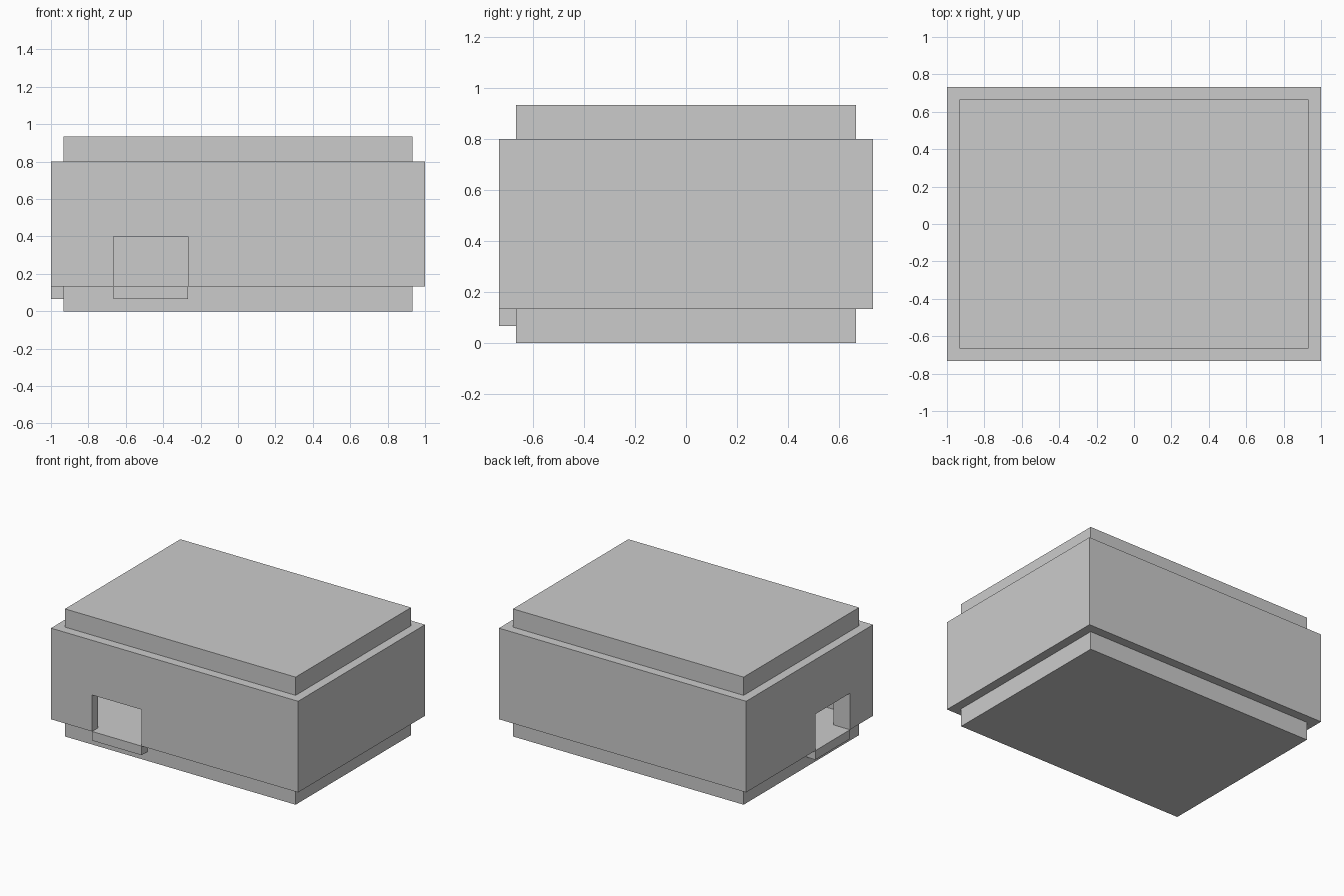
import bpy

cube = bpy.data.objects.get("Cube")
if cube:
    bpy.data.objects.remove(cube, do_unlink=True)

U = 1 / 15  # building unit

grey = bpy.data.materials.new("plain_grey")
grey.use_nodes = True
COLOUR = (0.6, 0.6, 0.6, 1)
grey.diffuse_color = COLOUR
grey.node_tree.nodes["Principled BSDF"].inputs["Base Color"].default_value = COLOUR


def box(name, x, y, z):
    """Box from (low, high) ranges given in building units."""
    ranges = (x, y, z)
    bpy.ops.mesh.primitive_cube_add(size=1, location=[(a + b) / 2 * U for a, b in ranges])
    ob = bpy.context.object
    ob.name = ob.data.name = name
    ob.scale = [(b - a) * U for a, b in ranges]
    bpy.ops.object.transform_apply(location=True, rotation=False, scale=True)
    ob.data.materials.append(grey)
    return ob


def cut(target, cutter):
    """Subtract the cutter from the target and discard it."""
    mod = target.modifiers.new("cut", "BOOLEAN")
    mod.operation = "DIFFERENCE"
    mod.solver = "EXACT"
    mod.object = cutter
    bpy.context.view_layer.objects.active = target
    bpy.ops.object.modifier_apply(modifier=mod.name)
    bpy.data.objects.remove(cutter, do_unlink=True)


# Stepped plinth and lid close the hollow body below and above
box("base", (-14, 14), (-10, 10), (0, 2))
box("lid", (-14, 14), (-10, 10), (12, 14))

# Hollow body with one doorway in the front and one in the right side
body = box("body", (-15, 15), (-11, 11), (2, 12))
cut(body, box("cavity_cutter", (-13, 13), (-10, 10), (1, 13)))
cut(body, box("front_door_cutter", (-10, -4), (-12, -9), (1, 6)))
cut(body, box("side_door_cutter", (-16, -12), (-7, -1), (1, 6)))

# Doorsteps flush with the inner floor
box("front_doorstep", (-10, -4), (-11, -10), (1, 2))
box("side_doorstep", (-15, -14), (-7, -1), (1, 2))
